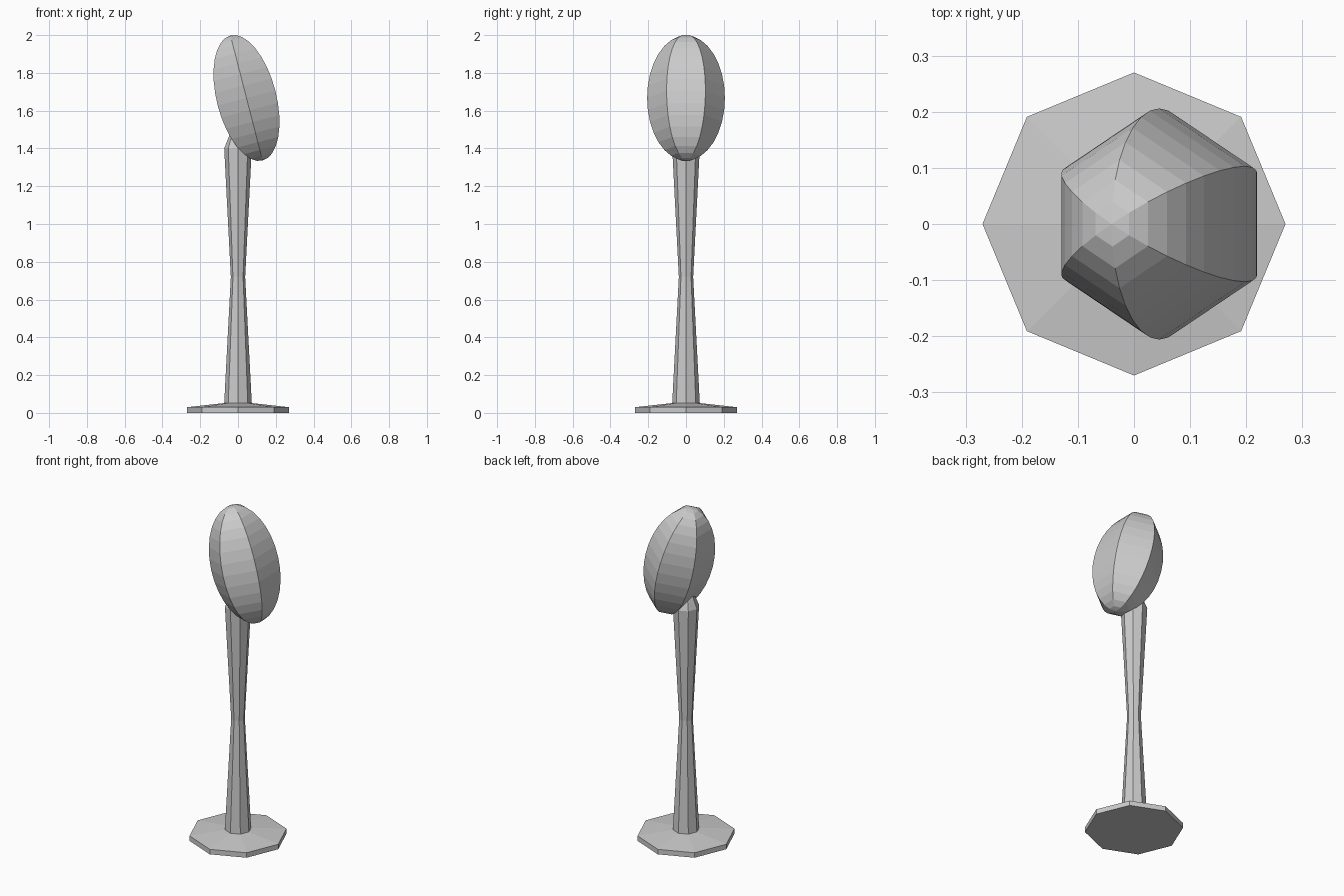
import bpy, bmesh, math

if "Cube" in bpy.data.objects:
    bpy.data.objects.remove(bpy.data.objects["Cube"])


def faceted_lathe(name, profile, sides, phase=0.0):
    """Spin (radius, height) points into a flat-faced solid with closed ends."""
    bm = bmesh.new()
    rings = []
    for r, z in profile:
        if r == 0:
            rings.append([bm.verts.new((0, 0, z))] * sides)
            continue
        angles = [phase + 2 * math.pi * i / sides for i in range(sides)]
        rings.append([bm.verts.new((r * math.cos(a), r * math.sin(a), z)) for a in angles])
    for low, high in zip(rings, rings[1:]):
        for i in range(sides):
            j = (i + 1) % sides
            corners = list(dict.fromkeys((low[i], low[j], high[j], high[i])))
            bm.faces.new(corners)
    if profile[0][0] > 0:
        bm.faces.new(rings[0][::-1])
    if profile[-1][0] > 0:
        bm.faces.new(rings[-1])
    bmesh.ops.recalc_face_normals(bm, faces=bm.faces)
    mesh = bpy.data.meshes.new(name)
    bm.to_mesh(mesh)
    bm.free()
    obj = bpy.data.objects.new(name, mesh)
    bpy.context.collection.objects.link(obj)
    return obj


# Octagonal foot, waisted post and tapered neck in one continuous skin
faceted_lathe("stand", [(0.27, 0), (0.27, 0.03), (0.073, 0.052), (0.038, 0.72),
                        (0.073, 1.40), (0.03, 1.51)], 8)

# Tilted six-sided ovoid head
RINGS = 16
ovoid = [(0.0 if k in (0, RINGS) else math.sin(math.pi * k / RINGS),
          -math.cos(math.pi * k / RINGS)) for k in range(RINGS + 1)]
head = faceted_lathe("head", ovoid, 6, math.radians(30))
head.scale = (0.182, 0.206, 0.342)
head.rotation_euler = (0, math.radians(-14.4), 0)
head.location = (0.045, 0, 1.667)
